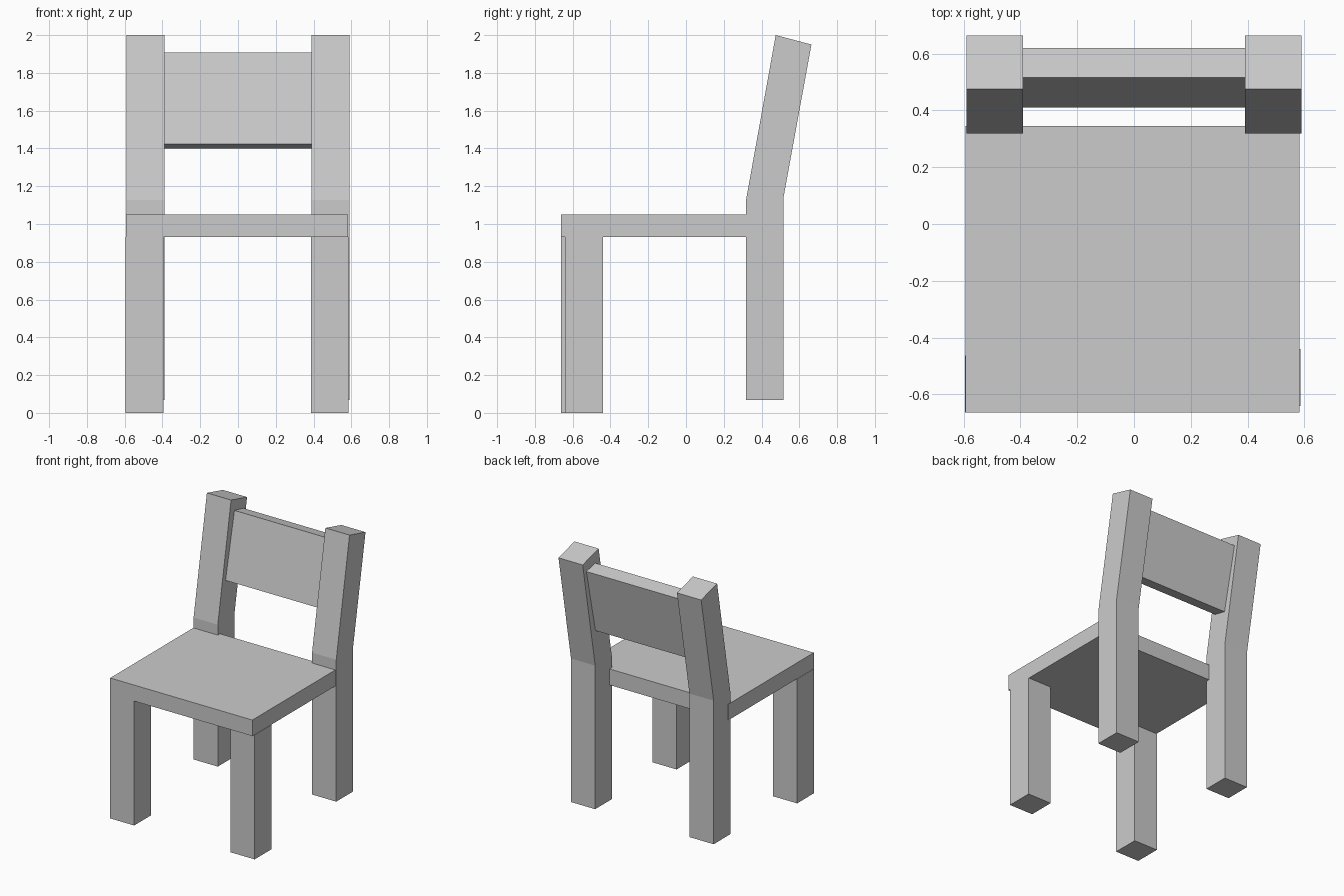
import bpy

if "Cube" in bpy.data.objects:
    bpy.data.objects.remove(bpy.data.objects["Cube"])


def prism(name, profile, x0, x1):
    """Extrude a (y, z) profile along x."""
    n = len(profile)
    verts = [(x, y, z) for x in (x0, x1) for y, z in profile]
    faces = [tuple(reversed(range(n))), tuple(range(n, 2 * n))]
    faces += [(i, (i + 1) % n, n + (i + 1) % n, n + i) for i in range(n)]
    mesh = bpy.data.meshes.new(name)
    mesh.from_pydata(verts, [], faces)
    obj = bpy.data.objects.new(name, mesh)
    bpy.context.collection.objects.link(obj)
    return obj


def box(name, x, y, z):
    return prism(name, [(y[0], z[0]), (y[1], z[0]), (y[1], z[1]), (y[0], z[1])], *x)


# Seat board
box("seat", (-0.593, 0.583), (-0.663, 0.345), (0.93, 1.05))

# Front legs, the right one set back slightly
box("front_leg_left", (-0.595, -0.395), (-0.663, -0.463), (0.0, 0.93))
box("front_leg_right", (0.386, 0.586), (-0.64, -0.44), (0.0, 0.93))

# Rear legs that bend back into the backrest posts
post = [(0.318, 0.067), (0.516, 0.067), (0.516, 1.14),
        (0.664, 1.95), (0.475, 2.0), (0.318, 1.128)]
for side, x0 in (("left", -0.59), ("right", 0.39)):
    prism("back_post_" + side, post, x0, x0 + 0.2)

# Leaning backrest panel between the posts
panel = [(0.41, 1.424), (0.513, 1.401), (0.62, 1.884), (0.515, 1.907)]
prism("back_panel", panel, -0.392, 0.392)
